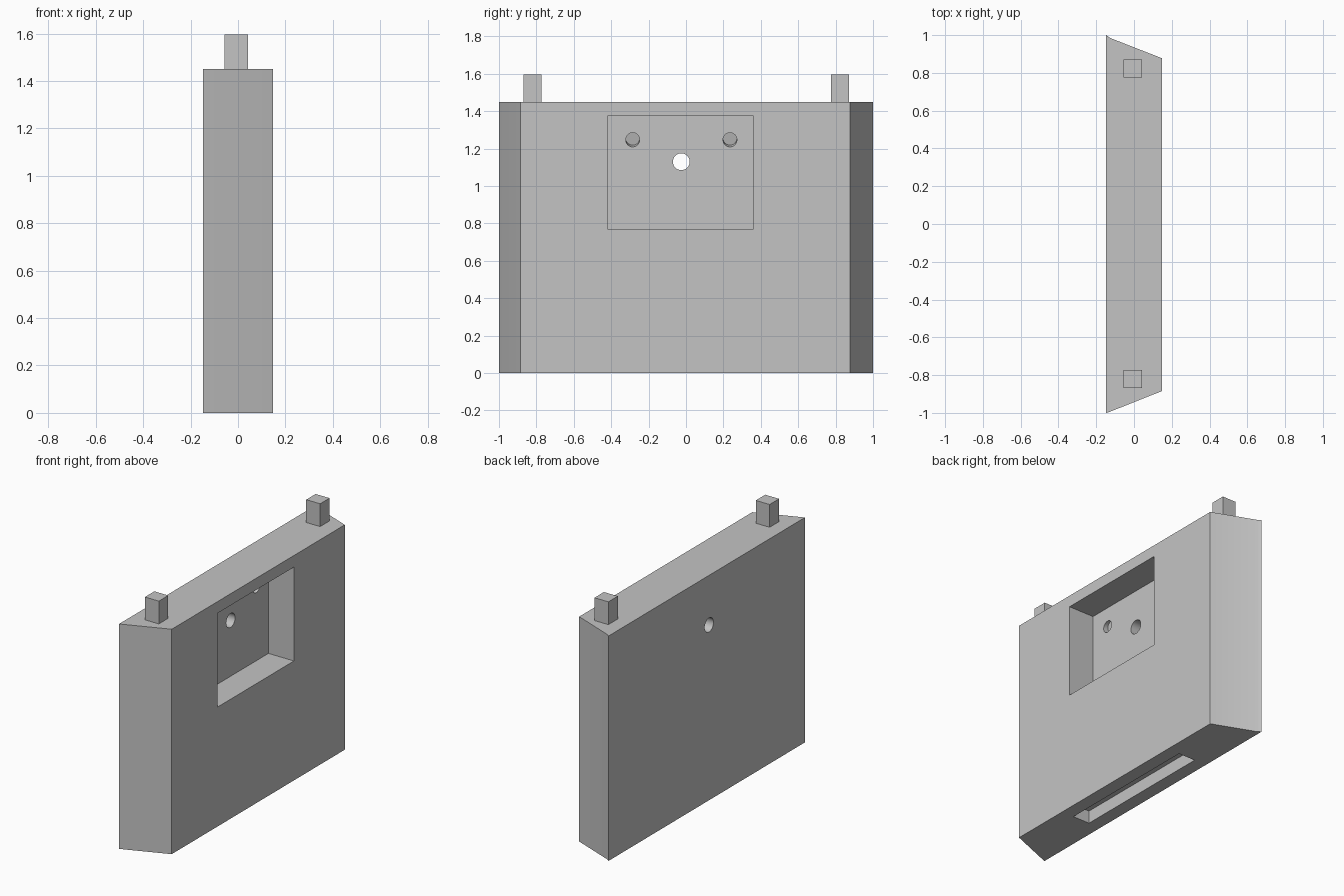
import bpy, bmesh, math
from mathutils import Matrix, Vector

cube = bpy.data.objects.get("Cube")
if cube:
    bpy.data.objects.remove(cube, do_unlink=True)

grey = bpy.data.materials.new("plain grey")
grey.use_nodes = True
colour = (0.55, 0.55, 0.55, 1)
grey.diffuse_color = colour
grey.node_tree.nodes["Principled BSDF"].inputs["Base Color"].default_value = colour


def add_object(name, bm):
    bmesh.ops.recalc_face_normals(bm, faces=bm.faces)
    mesh = bpy.data.meshes.new(name)
    bm.to_mesh(mesh)
    bm.free()
    mesh.materials.append(grey)
    obj = bpy.data.objects.new(name, mesh)
    bpy.context.collection.objects.link(obj)
    return obj


def box(name, low, high):
    low, high = Vector(low), Vector(high)
    bm = bmesh.new()
    bmesh.ops.create_cube(bm, size=1, matrix=Matrix.Translation((low + high) / 2)
                          @ Matrix.Diagonal((*(high - low), 1)))
    return add_object(name, bm)


def cylinder(name, centre, radius, length, tilt=0):
    bm = bmesh.new()
    turn = Matrix.Rotation(math.radians(90 + tilt), 4, 'Y')
    bmesh.ops.create_cone(bm, cap_ends=True, segments=32, radius1=radius, radius2=radius,
                          depth=length, matrix=Matrix.Translation(centre) @ turn)
    return add_object(name, bm)


# Main slab: outline with slanted ends, extruded upwards
TOP = 1.45
outline = [(-0.147, -1), (-0.13, -0.995), (0.147, -0.885),
           (0.147, 0.878), (-0.127, 0.985), (-0.147, 1)]
bm = bmesh.new()
base = bm.faces.new([bm.verts.new((x, y, 0)) for x, y in outline])
extruded = bmesh.ops.extrude_face_region(bm, geom=[base])
for item in extruded["geom"]:
    if isinstance(item, bmesh.types.BMVert):
        item.co.z = TOP
body = add_object("body", bm)

# Pocket, holes in its back wall, and slot underneath
POCKET_BACK = -0.035
cutters = [
    box("pocket_cutter", (POCKET_BACK, -0.42, 0.77), (0.3, 0.36, 1.375)),
    cylinder("through_hole_cutter", (-0.1, -0.025, 1.13), 0.045, 0.24),
    box("bottom_slot_cutter", (-0.06, -0.487, -0.1), (0.06, 0.487, 0.082)),
]
for y in (-0.285, 0.235):
    cutters.append(cylinder("blind_hole_cutter", (POCKET_BACK, y, 1.247), 0.037, 0.07, 13))

bpy.context.view_layer.objects.active = body
for cutter in cutters:
    mod = body.modifiers.new(cutter.name, 'BOOLEAN')
    mod.operation = 'DIFFERENCE'
    mod.solver = 'EXACT'
    mod.object = cutter
    bpy.ops.object.modifier_apply(modifier=mod.name)
    bpy.data.objects.remove(cutter, do_unlink=True)

# Smooth hole walls, sharp edges elsewhere
bpy.ops.object.select_all(action='DESELECT')
body.select_set(True)
bpy.ops.object.shade_smooth_by_angle(angle=math.radians(20))

# Square pegs on top
for name, y in (("front_peg", -0.82), ("back_peg", 0.823)):
    box(name, (-0.056, y - 0.048, TOP), (0.043, y + 0.048, 1.597))
